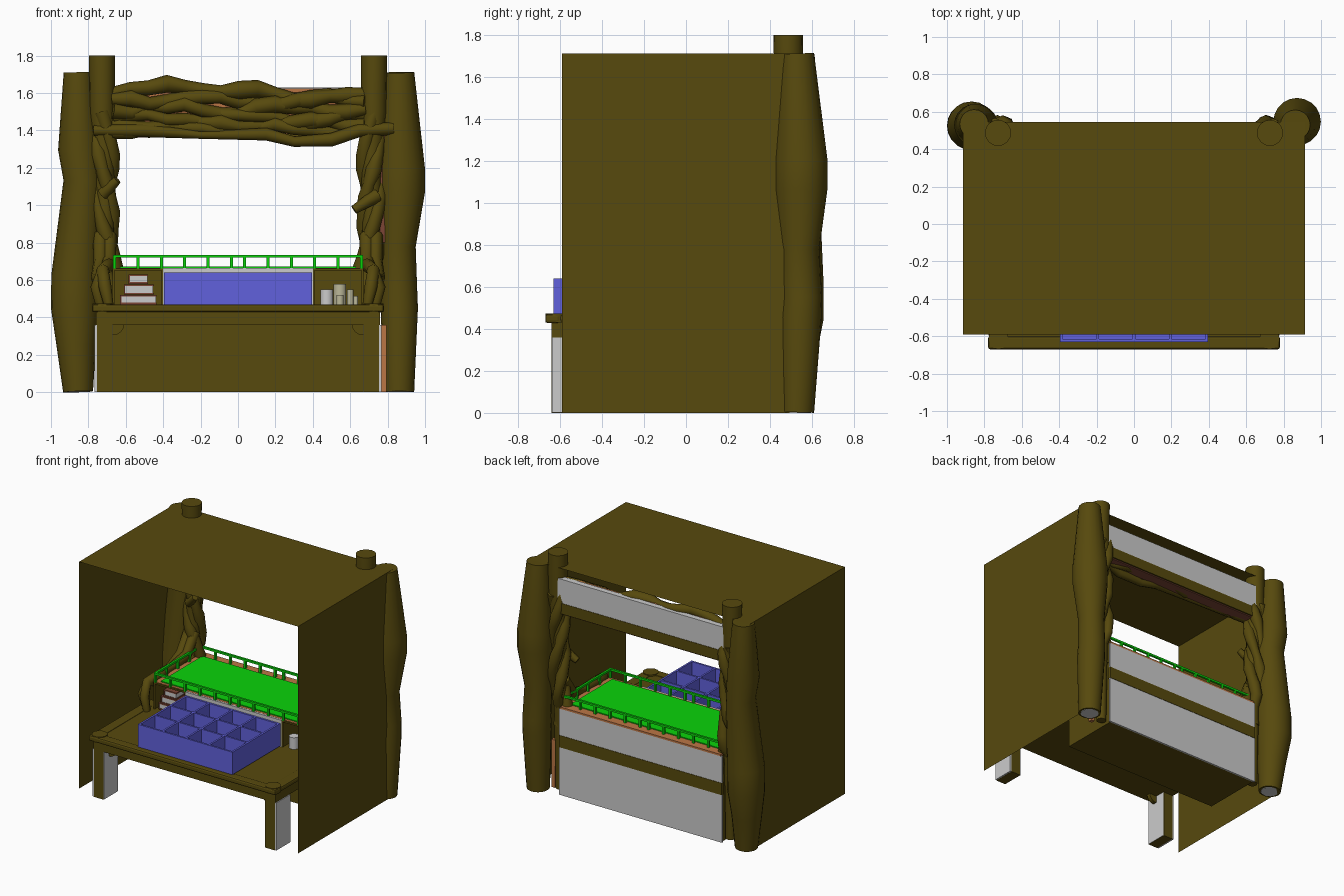
import bpy, bmesh, math, random
from mathutils import Vector

if "Cube" in bpy.data.objects:
    bpy.data.objects.remove(bpy.data.objects["Cube"])
random.seed(4)

def mat(name, c):
    m = bpy.data.materials.new(name)
    m.diffuse_color = (*c, 1)
    m.use_nodes = True
    m.node_tree.nodes["Principled BSDF"].inputs["Base Color"].default_value = m.diffuse_color
    return m

BARK = mat("bark", (.095, .067, .004))
ORANGE = mat("timber", (.5, .18, .06))
RED = mat("red_timber", (.2, .06, .035))
GREEN = mat("green", (.003, .65, .003))
BLUE = mat("blue", (.12, .12, .72))
BEIGE = mat("jar", (.5, .48, .32))

def finish(bm, name, m, smooth=False):
    bmesh.ops.recalc_face_normals(bm, faces=bm.faces[:])
    me = bpy.data.meshes.new(name)
    bm.to_mesh(me)
    bm.free()
    if m:
        me.materials.append(m)
    for p in me.polygons:
        p.use_smooth = smooth and len(p.vertices) == 4
    o = bpy.data.objects.new(name, me)
    bpy.context.collection.objects.link(o)
    return o

def add_box(bm, x0, x1, y0, y1, z0, z1):
    vs = bmesh.ops.create_cube(bm, size=1)["verts"]
    for v in vs:
        v.co = Vector(((x0 + x1) / 2 + v.co.x * (x1 - x0), (y0 + y1) / 2 + v.co.y * (y1 - y0),
                       (z0 + z1) / 2 + v.co.z * (z1 - z0)))

def boxes(name, m, *items, bevel=0):
    bm = bmesh.new()
    for b in items:
        add_box(bm, *b)
    if bevel:
        bmesh.ops.bevel(bm, geom=bm.edges[:], offset=bevel, segments=2, affect='EDGES', profile=.5)
    return finish(bm, name, m)

def tube(name, pts, sides=10, ref=(0, 1, 0), m=BARK):
    """Sweep a circle of varying radius through (x, y, z, r) points."""
    bm = bmesh.new()
    P = [Vector(p[:3]) for p in pts]
    rings = []
    for i, p in enumerate(P):
        t = (P[min(i + 1, len(P) - 1)] - P[max(i - 1, 0)]).normalized()
        n = (Vector(ref) - t * t.dot(Vector(ref))).normalized()
        b = t.cross(n)
        rings.append([bm.verts.new(p + (n * math.cos(a) + b * math.sin(a)) * pts[i][3])
                      for a in (2 * math.pi * k / sides for k in range(sides))])
    for r, s in zip(rings, rings[1:]):
        for k in range(sides):
            bm.faces.new((r[k], r[(k + 1) % sides], s[(k + 1) % sides], s[k]))
    bm.faces.new(rings[0])
    bm.faces.new(rings[-1])
    return finish(bm, name, m, True)

def upright(name, x, y, z0, z1, r, m=BARK, sides=16):
    return tube(name, [(x, y, z0, r), (x, y, z1, r)], sides, m=m)

# canopy: two side sheets and a roof sheet, open front and back
bm = bmesh.new()
prof = [(-.914, 0), (-.914, 1.712), (.914, 1.712), (.914, 0)]
cols = [[bm.verts.new((x, y, z)) for y in (-.59, .545)] for x, z in prof]
for a, b in zip(cols, cols[1:]):
    bm.faces.new((a[0], a[1], b[1], b[0]))
finish(bm, "canopy_sheets", BARK)

# big tree trunks at the rear corners, with grey end cuts underneath
tube("trunk_left", [(-.855, .5, .003, .08), (-.865, .51, .25, .105), (-.87, .525, .45, .13), (-.868, .525, .62, .13),
                    (-.83, .53, 1.13, .103), (-.85, .53, 1.3, .112), (-.855, .535, 1.71, .077)], 20)
tube("trunk_right", [(.862, .53, .003, .08), (.862, .545, .45, .1), (.86, .55, .55, .098), (.855, .54, .78, .095),
                     (.872, .547, 1.07, .127), (.872, .547, 1.2, .127), (.862, .53, 1.71, .08)], 20)
upright("trunk_left_end", -.855, .5, 0, .004, .065, None)
upright("trunk_right_end", .862, .53, 0, .004, .065, None)

# inner posts
for s, n in ((-1, "left"), (1, "right")):
    tube("post_" + n, [(s * .71, .48, .02, .035), (s * .71, .48, .6, .045), (s * .715, .49, 1.3, .055),
                       (s * .727, .487, 1.5, .067), (s * .727, .487, 1.8, .07)], 16)
boxes("post_board_right", RED, (.745, .785, .47, .52, .8, 1.42))
boxes("post_foot_right", ORANGE, (.765, .795, .44, .47, 0, .36))

# lintel
boxes("lintel_back", None, (-.7, .7, .5, .543, 1.45, 1.63))
boxes("lintel_beam", BARK, (-.7, .7, .5, .546, 1.37, 1.45))
boxes("lintel_board", ORANGE, (-.68, .68, .48, .5, 1.38, 1.625))
boxes("lintel_underside", RED, (-.66, .66, .45, .535, 1.362, 1.37))

# wiggling vines over the lintel
for i, (z, r) in enumerate([(1.6, .044), (1.56, .042), (1.515, .04), (1.47, .04), (1.43, .04), (1.4, .036)]):
    pts = []
    for k in range(15):
        x = -.67 + 1.35 * k / 14
        env = 1 if 0 < k < 14 else .4
        dz = .022 * math.sin(k * 1.05 + i * 2.1) + random.uniform(-.014, .014)
        if i == 0:
            dz += .045 * math.exp(-((x + .3) / .2) ** 2) - .06 * max(0, x)
        pts.append((x, .465 + .02 * math.cos(k * 1.4 + i * 1.7), z + env * dz, r * random.uniform(.75, 1.15)))
    tube("lintel_vine_%d" % (i + 1), pts, 8)
tube("lintel_vine_low", [(-.77, .45, 1.4, .03), (-.5, .43, 1.4, .036), (-.2, .43, 1.375, .02), (.15, .43, 1.38, .034),
                         (.3, .43, 1.34, .028), (.5, .43, 1.35, .036), (.65, .44, 1.4, .035), (.83, .46, 1.41, .034)], 8)

# vines winding round the posts
for s, n in ((-1, "left"), (1, "right")):
    for j in range(3):
        pts = []
        for k in range(14):
            z = .5 + 1.0 * k / 13
            a = 2.1 * j + k * .55
            flare = .04 * max(0, .85 - z) / .35
            y = .495 + .045 * math.sin(a)
            pts.append((s * (.715 - flare + .042 * math.cos(a)), min(y, .485) if z < .72 else y, z,
                        random.uniform(.03, .046)))
        tube("post_vine_%s_%d" % (n, j + 1), pts, 8)
    # vines creeping along the ends of the counter
    for j, dx in enumerate((0, .045)):
        x = .69 + dx
        tube("counter_vine_%s_%d" % (n, j + 1),
             [(s * x, -.1 + .05 * j, .46, .025), (s * (x + .02), -.1 + .04 * j, .56, .034),
              (s * (x + .035 - .05 * j), -.05, .65, .034), (s * x, .08, .68 - .08 * j, .036),
              (s * (x + .02), .22, .66 - .05 * j, .032), (s * x, .37, .7, .038), (s * x, .47, .84, .04)],
             8, ref=(1, 0, 0))
tube("branch_stub_left", [(-.72, .45, 1.06, .035), (-.69, .43, 1.09, .03), (-.645, .41, 1.135, .022)], 8)
tube("branch_stub_right", [(.74, .45, 1.05, .04), (.69, .42, 1.02, .032), (.62, .41, .975, .024)], 8)

# counter cabinet: body, mid beam, cubbies and top slab
boxes("counter_body", BARK, (-.67, .67, .07, .53, 0, .44))
boxes("counter_back", None, (-.68, .68, .53, .543, 0, .36), (-.68, .68, .53, .543, .45, .65))
boxes("counter_back_beam", BARK, (-.68, .68, .52, .546, .36, .45))
boxes("cubby_walls", BARK, (-.67, .67, .2, .53, .44, .65), (-.67, -.66, -.05, .2, .44, .65),
      (.66, .67, -.05, .2, .44, .65), (-.41, -.4, -.05, .2, .44, .65), (.4, .41, -.05, .2, .44, .65))
boxes("cubby_centre_block", None, (-.4, .4, -.055, .2, .44, .663))
boxes("counter_top", ORANGE, (-.67, .67, -.04, .543, .65, .664))
boxes("counter_top_lip", BARK, (-.67, .67, -.05, -.04, .65, .662))

# green tray floor with railing
boxes("tray_floor", GREEN, (-.63, .63, -.02, .475, .66, .671))
xs = [-.66, -.535, -.41, -.285, -.16, -.035]
xs += [-x for x in xs]
w = .008
rail = [(-.668, .668, y - w, y + w, .72, .735) for y in (-.042, .495)]
rail += [(x - w, x + w, -.042, .495, .72, .735) for x in (-.66, .66)]
rail += [(x - w, x + w, y - w, y + w, .66, .725) for x in xs for y in (-.042, .495)]
rail += [(x - w, x + w, y - w, y + w, .66, .725) for x in (-.66, .66) for y in (.09, .225, .36)]
boxes("tray_railing", GREEN, *rail)

# table: slab, raised border, solid underframe, legs, corner brackets
boxes("table_slab", BARK, (-.775, .775, -.665, .07, .432, .462), bevel=.008)
boxes("table_border", BARK, (-.78, .78, -.67, -.6, .428, .47), (-.78, -.7, -.6, -.02, .432, .468),
      (.7, .78, -.6, -.02, .432, .468), bevel=.012)
boxes("table_underframe", BARK, (-.76, .76, -.64, .07, .36, .435))
for s, n in ((-1, "left"), (1, "right")):
    upright("table_corner_disc_" + n, s * .725, -.615, .43, .474, .054)
    boxes("front_leg_" + n, BARK, (*sorted((s * .675, s * .755)), -.64, -.47, 0, .37))
    boxes("front_leg_sides_" + n, None, (*sorted((s * .755, s * .767)), -.638, -.472, .001, .36),
          (*sorted((s * .672, s * .675)), -.638, -.472, .001, .36))
    tube("leg_bracket_" + n, [(s * .665, -.58, .362, .056), (s * .665, -.55, .362, .056)], 16, ref=(1, 0, 0))

# blue compartment bin, 4 x 3
X, Y0, Y1, t = .395, -.63, -.06, .007
parts = [(-X, X, Y0, Y1, .47, .485)]
for i in range(5):
    x = -X + t + (2 * X - 2 * t) * i / 4
    parts.append((x - t, x + t, Y0, Y1, .48, .64))
for i in range(4):
    y = Y0 + t + (Y1 - Y0 - 2 * t) * i / 3
    parts.append((-X, X, y - t, y + t, .48, .64))
boxes("compartment_bin", BLUE, *parts)

# stacked books: covers and pages
for i, (x0, x1, z0, z1) in enumerate([(-.63, -.435, .47, .52), (-.61, -.45, .522, .577), (-.585, -.48, .58, .63)]):
    boxes("book_cover_%d" % (i + 1), RED, (x0, x1, -.05, .1, z0, z0 + .009), (x0, x1, -.05, .1, z1 - .009, z1),
          (x0, x0 + .007, -.05, .1, z0, z1))
    boxes("book_pages_%d" % (i + 1), None, (x0 + .007, x1 - .004, -.046, .096, z0 + .009, z1 - .009))

# jars
for i, (x, y, h, r) in enumerate([(.475, -.01, .08, .035), (.545, .05, .11, .034), (.545, -.03, .05, .02),
                                  (.6, .0, .08, .017), (.63, -.01, .045, .012)]):
    upright("jar_%d" % (i + 1), x, y, .46, .47 + h, r, BEIGE if i else None, 14)
